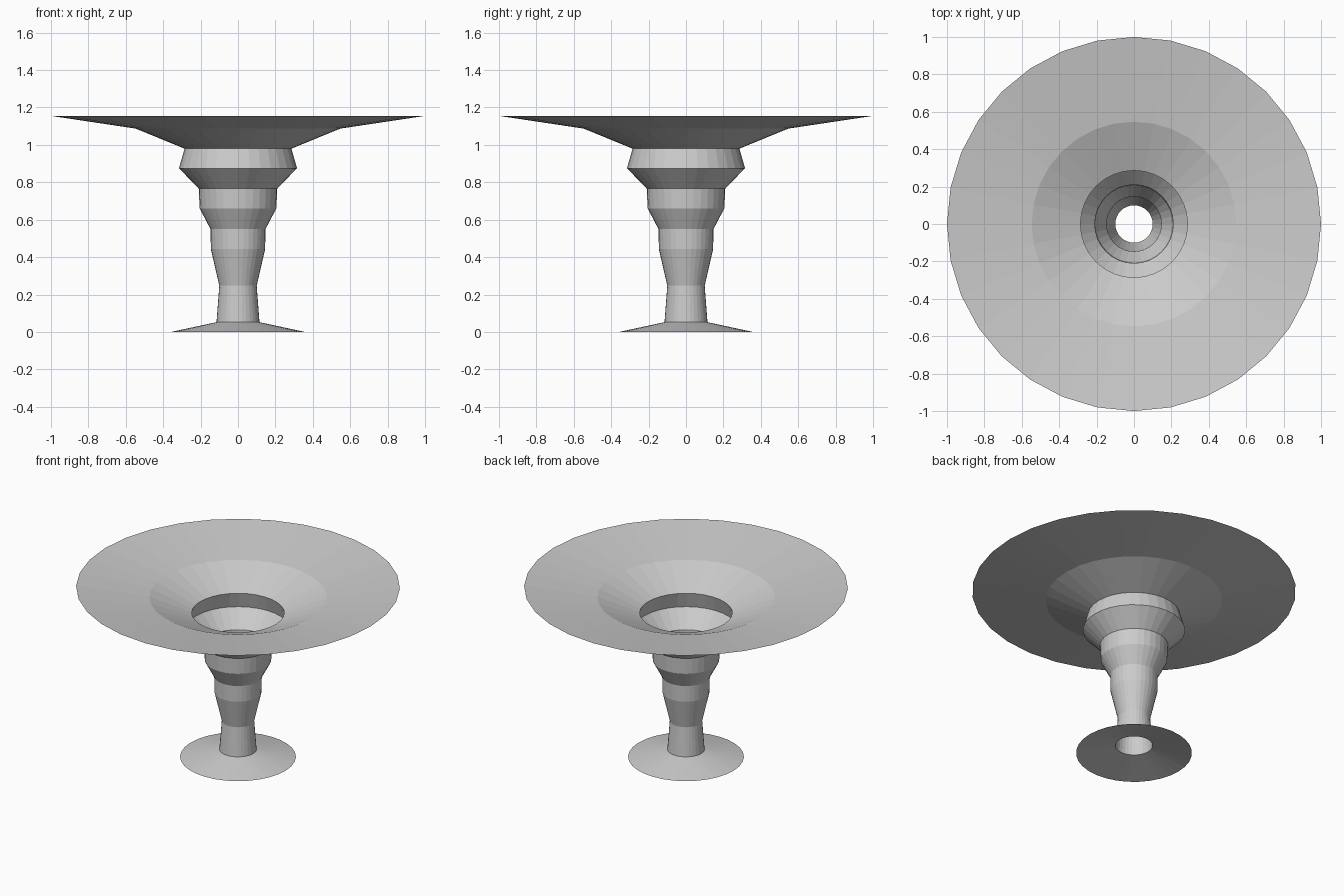
import bpy, bmesh, math

if "Cube" in bpy.data.objects:
    bpy.data.objects.remove(bpy.data.objects["Cube"])

SIDES = 32


def lathe(name, profile):
    """Open flat-shaded shell revolved about z from (radius, height) points."""
    bm = bmesh.new()
    rings = []
    for r, z in profile:
        angles = [2 * math.pi * i / SIDES for i in range(SIDES)]
        rings.append([bm.verts.new((r * math.cos(a), r * math.sin(a), z)) for a in angles])
    for low, high in zip(rings, rings[1:]):
        for i in range(SIDES):
            j = (i + 1) % SIDES
            bm.faces.new((low[i], low[j], high[j], high[i]))
    mesh = bpy.data.meshes.new(name)
    bm.to_mesh(mesh)
    bm.free()
    obj = bpy.data.objects.new(name, mesh)
    bpy.context.collection.objects.link(obj)
    return obj


# One continuous open shell: foot, stepped stem, collar and wide dish
lathe("pedestal_dish", [
    (0.358, 0.0), (0.115, 0.052),                # flared foot
    (0.10, 0.247), (0.145, 0.442),               # slim stem
    (0.147, 0.55), (0.205, 0.66),                # stem steps
    (0.21, 0.767), (0.316, 0.875), (0.286, 0.98),  # collar
    (0.547, 1.087), (1.0, 1.155),                # dish
])
